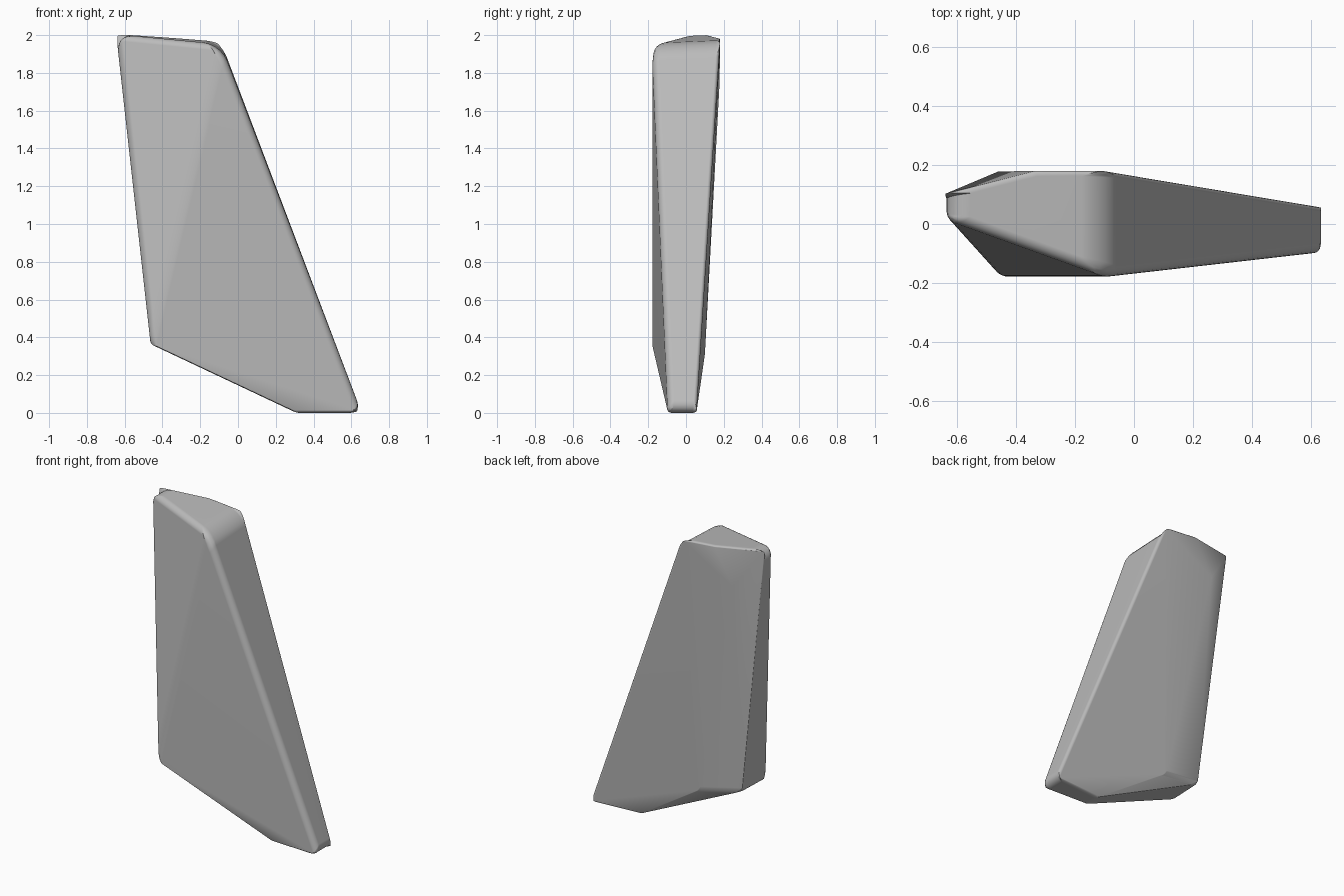
import bpy
import bmesh
import math
from mathutils import Vector

cube = bpy.data.objects.get("Cube")
if cube:
    bpy.data.objects.remove(cube, do_unlink=True)

# Stone colour
stone = bpy.data.materials.new("stone_grey")
stone.use_nodes = True
colour = (0.5, 0.5, 0.5, 1)
stone.diffuse_color = colour
shader = stone.node_tree.nodes["Principled BSDF"]
shader.inputs["Base Color"].default_value = colour
shader.inputs["Roughness"].default_value = 0.8

# Corners of the slanted slab: front and back of each profile corner
corners = [
    (-0.645, 0.02, 2.005), (-0.645, 0.10, 2.005),  # upper tip
    (-0.09, -0.18, 1.95), (-0.09, 0.18, 1.965),    # upper shoulder
    (0.655, -0.095, 0), (0.655, 0.055, 0),         # foot tip
    (0.31, -0.08, 0), (0.31, 0.03, 0),             # foot heel
    (-0.465, -0.18, 0.365), (-0.45, 0.06, 0.36),   # lower elbow
    (-0.17, 0.10, 0.31),                           # back hip
    (-0.33, 0.18, 1.985), (-0.46, 0.178, 1.75),    # chipped back corner
]

bm = bmesh.new()
for co in corners:
    bm.verts.new(co)
bmesh.ops.convex_hull(bm, input=bm.verts)
bmesh.ops.dissolve_limit(bm, angle_limit=math.radians(3),
                         verts=bm.verts, edges=bm.edges)
bmesh.ops.recalc_face_normals(bm, faces=bm.faces)

# Wide rounding across the slab's ends, softer on the front, crisp elsewhere
weight = bm.edges.layers.float.new("bevel_weight_edge")
for edge in bm.edges:
    if edge.calc_face_angle(0) < math.radians(24):
        continue
    a, b = (v.co for v in edge.verts)
    middle = (a + b) / 2
    across = abs((b - a).normalized().dot(Vector((0, 1, 0)))) > 0.9
    if across and (middle.z > 1.5 or middle.x > 0.5):
        edge[weight] = 0.9 if middle.z > 1.5 else 0.7
    elif middle.y < -0.02 and middle.z > 0.5:
        edge[weight] = 0.35
    else:
        edge[weight] = 0.18

mesh = bpy.data.meshes.new("stone_slab")
bm.to_mesh(mesh)
bm.free()
mesh.materials.append(stone)
slab = bpy.data.objects.new("stone_slab", mesh)
bpy.context.collection.objects.link(slab)
bpy.ops.object.select_all(action="DESELECT")
bpy.context.view_layer.objects.active = slab
slab.select_set(True)

# Rounded edges with smooth shading
bevel = slab.modifiers.new("rounded_edges", "BEVEL")
bevel.limit_method = "WEIGHT"
bevel.width = 0.1
bevel.segments = 5
bevel.use_clamp_overlap = False
bpy.ops.object.modifier_apply(modifier=bevel.name)
bpy.ops.object.shade_smooth_by_angle(angle=math.radians(30))
normals = slab.modifiers.new("flat_faces", "WEIGHTED_NORMAL")
normals.keep_sharp = True
